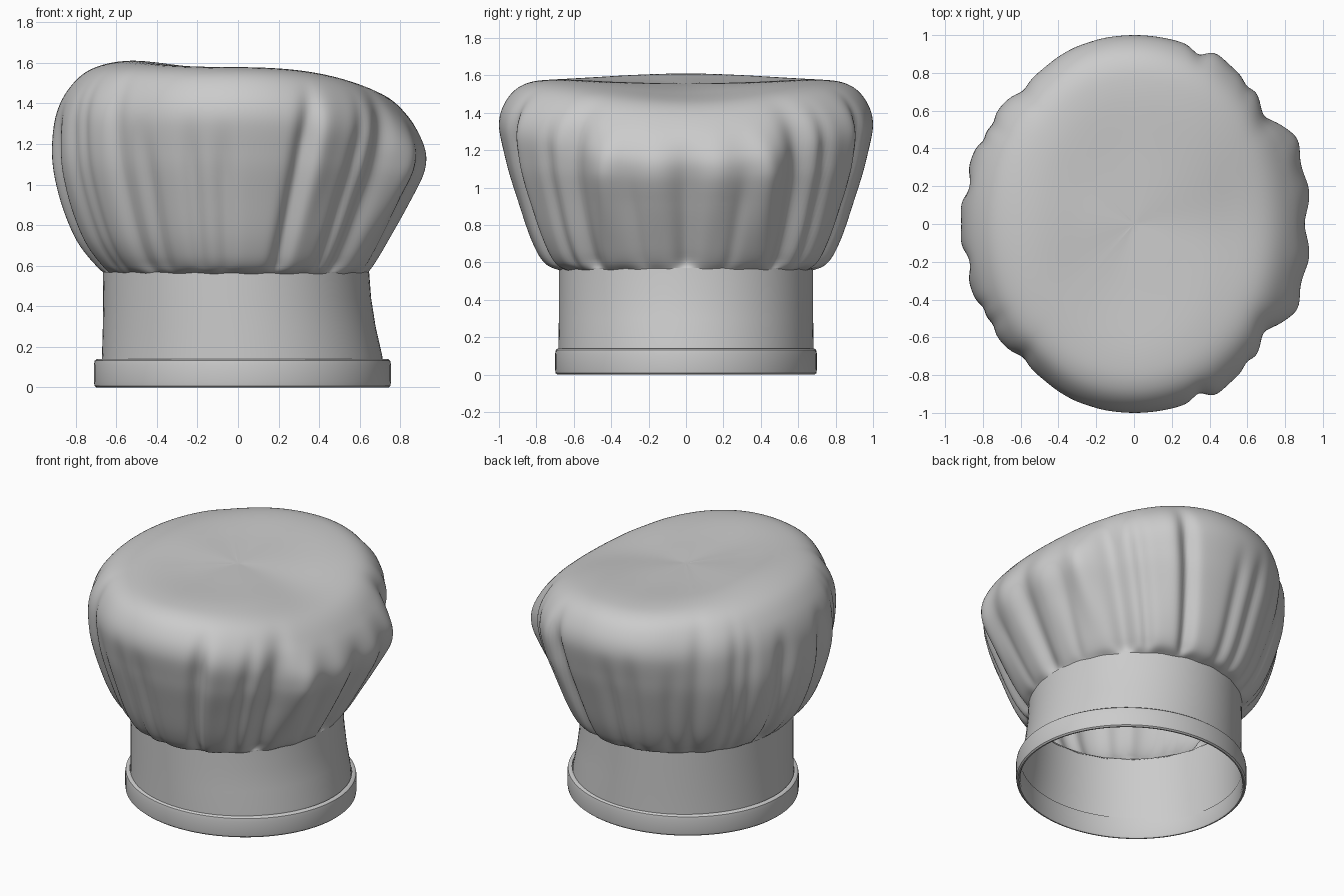
import bpy
from math import sin, cos, pi, exp, degrees

if "Cube" in bpy.data.objects:
    bpy.data.objects.remove(bpy.data.objects["Cube"])

N = 288


def smooth(a, b, x):
    u = max(0.0, min(1.0, (x - a) / (b - a)))
    return u * u * (3 - 2 * u)


def sample(pts, t):
    """Catmull-Rom point on a profile at parameter t."""
    i = min(int(t), len(pts) - 2)
    u = t - i
    p1, p2 = pts[i], pts[i + 1]
    p0 = pts[i - 1] if i else p1
    p3 = pts[i + 2] if i + 2 < len(pts) else p2
    return [0.5 * (2 * b + (c - a) * u + (2 * a - 5 * b + 4 * c - d) * u * u
                   + (3 * b - a - 3 * c + d) * u ** 3) for a, b, c, d in zip(p0, p1, p2, p3)]


def loft(name, rings, cap=None, closed=False, angle=40):
    """Skin a list of rings; cap is an optional pole point after the last ring."""
    verts = [p for r in rings for p in r]
    n, m = len(rings[0]), len(rings)
    faces = []
    for j in range(m if closed else m - 1):
        k = (j + 1) % m
        for i in range(n):
            h = (i + 1) % n
            faces.append((j * n + i, j * n + h, k * n + h, k * n + i))
    if cap:
        verts.append(cap)
        faces += [((m - 1) * n + i, (m - 1) * n + (i + 1) % n, m * n) for i in range(n)]
    mesh = bpy.data.meshes.new(name)
    mesh.from_pydata(verts, [], faces)
    ob = bpy.data.objects.new(name, mesh)
    bpy.context.collection.objects.link(ob)
    bpy.ops.object.select_all(action='DESELECT')
    ob.select_set(True)
    bpy.context.view_layer.objects.active = ob
    bpy.ops.object.shade_smooth_by_angle(angle=angle * pi / 180)
    return ob


def oval(cx, rx, ry, z, n=96):
    return [(cx + rx * cos(2 * pi * i / n), ry * sin(2 * pi * i / n), z) for i in range(n)]


# Brim: rounded strip around the bottom edge
strip = [(-.027, .012), (-.02, 0), (-.012, 0), (-.003, .008), (0, .03), (0, .11),
         (-.004, .132), (-.014, .14), (-.03, .14)]
loft("brim_band", [oval(.022, .732 + d, .70 + d, z) for d, z in strip], closed=True)

# Head band: wall leaning in slightly towards the top
wall = [(.022, .695, .682, .10), (.02, .69, .682, .16), (.006, .672, .68, .30),
        (-.004, .66, .68, .44), (-.01, .656, .68, .57)]
loft("head_band", [oval(*w) for w in wall])

# Puffed crown: blend of left, side and right profiles (radius, height)
left = [(.655, .56), (.70, .60), (.80, .735), (.88, .94), (.917, 1.15), (.90, 1.33),
        (.835, 1.47), (.72, 1.57), (.53, 1.61), (.27, 1.585), (0, 1.555)]
side = [(.675, .56), (.75, .595), (.82, .72), (.895, .94), (.96, 1.15), (1.0, 1.33),
        (.965, 1.46), (.87, 1.55), (.70, 1.578), (.35, 1.565), (0, 1.555)]
right = [(.64, .56), (.675, .61), (.76, .76), (.84, .91), (.91, 1.06), (.917, 1.18),
         (.85, 1.32), (.71, 1.445), (.47, 1.505), (.23, 1.54), (0, 1.555)]

# Folds, mirrored in y: base angle, slant, width, depth, height where they fade
# (negative depth is an outward ridge)
folds = [(0, 0, 5, .045, 1.18), (12, -1, 5, -.015, 1.25), (20, 0, 3, .012, 1.05),
         (33, -8, 5, -.042, 1.24), (46, -7, 5.5, .06, 1.38), (57, -7, 3, .03, 1.35),
         (71, -7, 5, -.02, 1.42), (75, -6, 3, .05, 1.4), (94, 0, 3, .02, 1.22),
         (104, 0, 3, .022, 1.25), (125, 0, 12, .025, 1.6), (118, 1, 3, .015, 1.2),
         (128, 2, 3.5, .02, 1.5), (143, 2, 3, .02, 1.45), (149, 2, 3, .02, 1.4),
         (167, 0, 4, .045, 1.3), (180, 0, 4, .015, 1.2)]


def crown_point(i, t):
    th = 2 * pi * i / N
    c, s = cos(th), sin(th)
    end = sample(right if c > 0 else left, t)
    mid = sample(side, t)
    r, z = [a * c * c + b * s * s for a, b in zip(end, mid)]
    ang = degrees(th)
    ang = min(ang, 360 - ang)
    dent = 0
    rise = (z - .56) / .8
    for a, slant, w, depth, top in folds:
        fade = (1 - smooth(top - .2, top + .15, z)) * smooth(0, 1.2, t)
        if depth < 0:
            fade *= smooth(.6, 1.1, z)
        dent += depth * fade * exp(-((ang - a - slant * rise) / w) ** 2)
    swell = .008 * smooth(.3, 1.5, t) * (1 - smooth(1.05, 1.3, z))
    k = r - dent + swell
    # gathered, slightly uneven lower seam
    z += .003 * sin(th * 23 + 1) * (1 - smooth(0, 1.5, t))
    return (k * c, k * s, z)


steps = 66
rings = [[crown_point(i, 9.8 * j / steps) for i in range(N)] for j in range(steps + 1)]
loft("puffed_crown", rings, cap=(0, 0, 1.555), angle=60)
